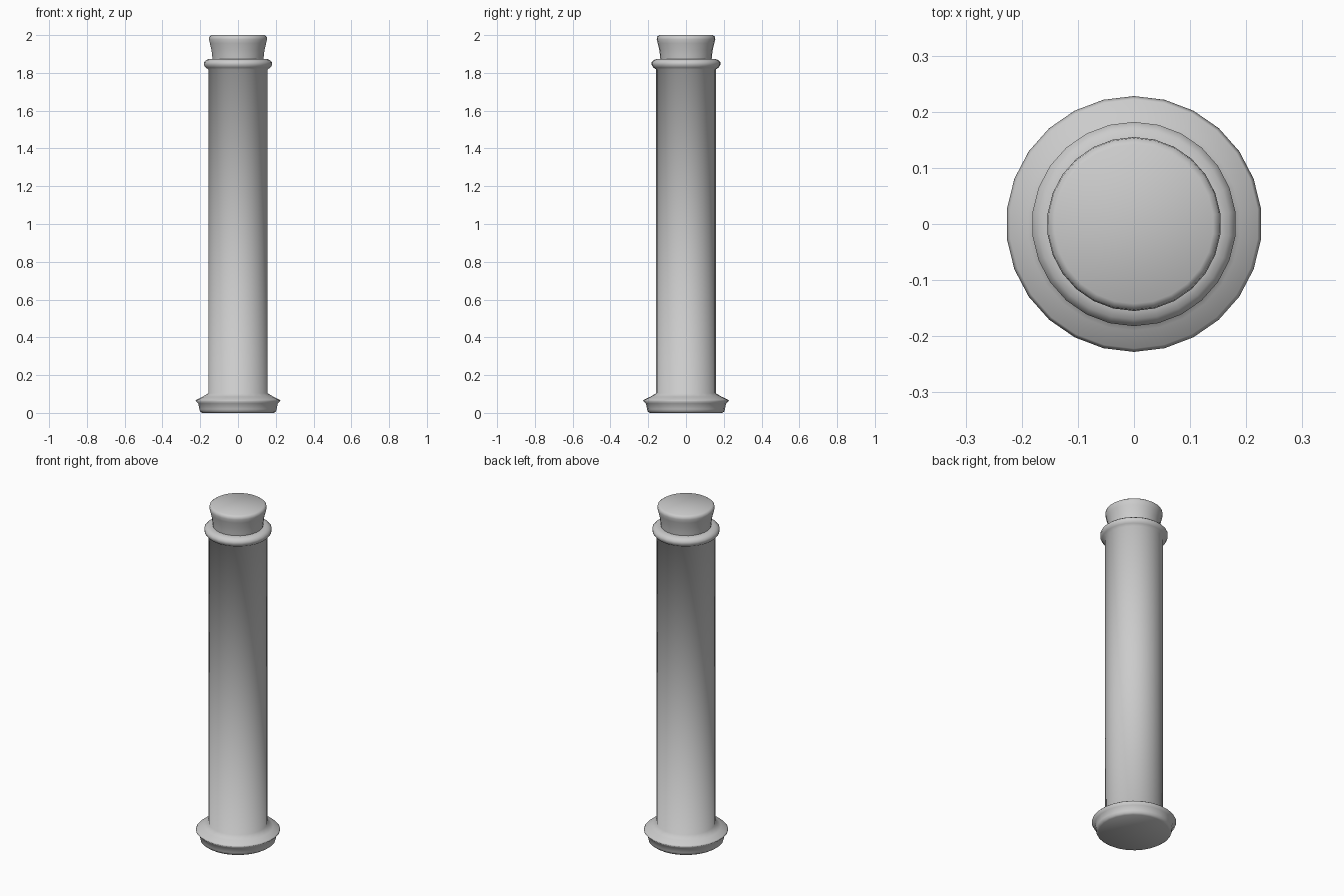
import bpy, bmesh, math

if "Cube" in bpy.data.objects:
    bpy.data.objects.remove(bpy.data.objects["Cube"])

SIDES = 26


def lathe(name, profile, cap_bottom=False, cap_top=False):
    """Revolve (radius, z) points around the z axis, bottom to top."""
    bm = bmesh.new()
    rings = []
    for r, z in profile:
        ring = []
        for i in range(SIDES):
            a = math.pi / 2 + 2 * math.pi * i / SIDES
            ring.append(bm.verts.new((r * math.cos(a), r * math.sin(a), z)))
        rings.append(ring)
    for low, high in zip(rings, rings[1:]):
        for i in range(SIDES):
            j = (i + 1) % SIDES
            bm.faces.new((low[i], low[j], high[j], high[i]))
    if cap_bottom:
        bm.faces.new(rings[0][::-1])
    if cap_top:
        bm.faces.new(rings[-1])
    for f in bm.faces:
        f.smooth = True
    mesh = bpy.data.meshes.new(name)
    bm.to_mesh(mesh)
    bm.free()
    obj = bpy.data.objects.new(name, mesh)
    bpy.context.collection.objects.link(obj)
    return obj


# Column: flared foot, straight shaft and rounded collar
lathe("column_body", [
    (0.192, 0.0), (0.203, 0.008), (0.206, 0.02), (0.212, 0.05),
    (0.228, 0.064), (0.222, 0.07), (0.19, 0.085), (0.158, 0.104),
    (0.158, 1.818), (0.173, 1.828), (0.182, 1.842), (0.182, 1.857),
    (0.17, 1.868), (0.155, 1.874), (0.136, 1.874),
], cap_bottom=True)

# Flared cap on top of the collar
lathe("top_cap", [
    (0.136, 1.874), (0.138, 1.895), (0.142, 1.925), (0.15, 1.957),
    (0.155, 1.978), (0.153, 1.992), (0.142, 2.0),
], cap_top=True)
